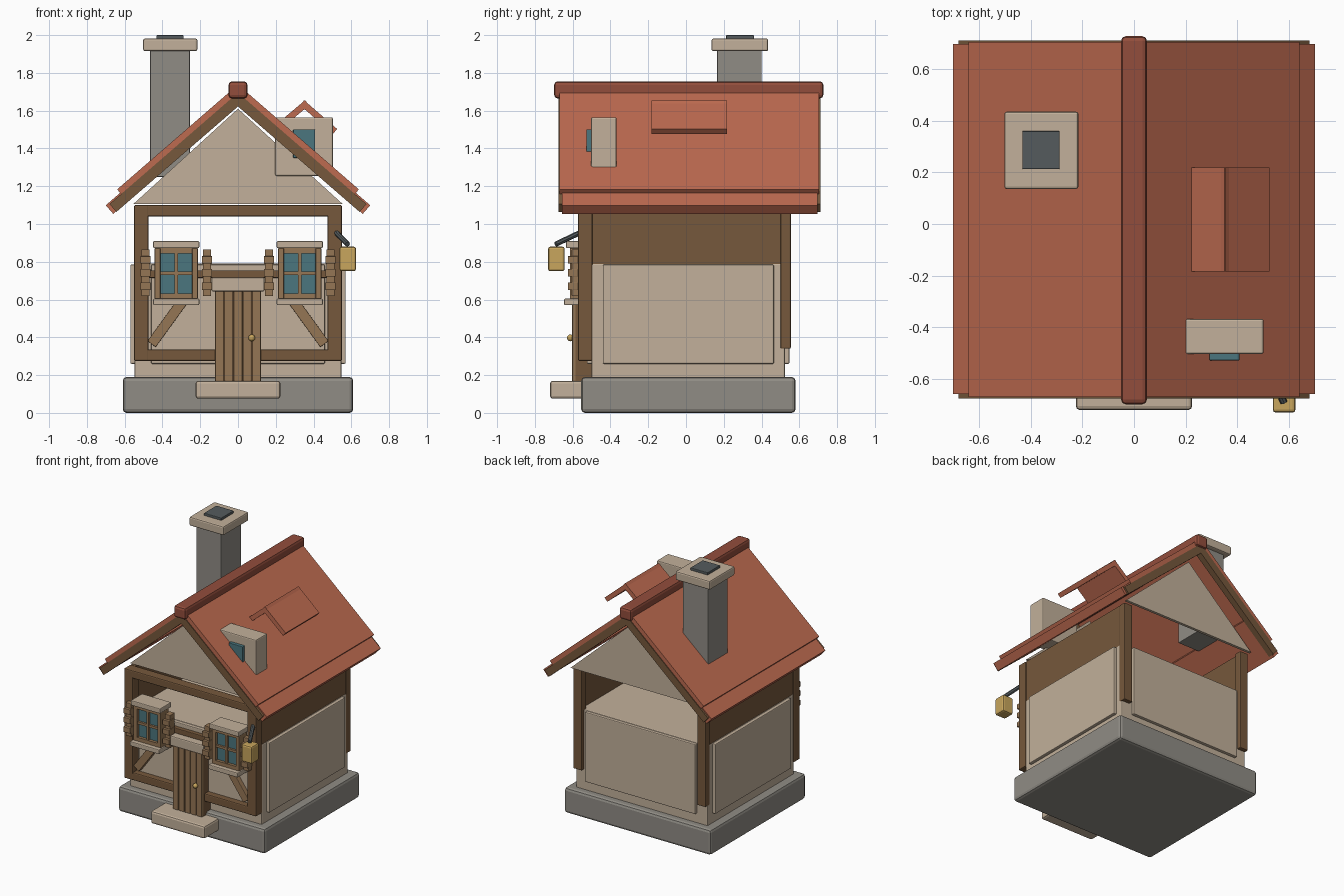
import bpy
import bmesh
from mathutils import Vector

if "Cube" in bpy.data.objects:
    bpy.data.objects.remove(bpy.data.objects["Cube"], do_unlink=True)


def material(name, *rgb):
    m = bpy.data.materials.new(name)
    m.use_nodes = True
    m.diffuse_color = (*rgb, 1)
    m.node_tree.nodes["Principled BSDF"].inputs["Base Color"].default_value = (*rgb, 1)
    return m


plaster = material("plaster", 0.54, 0.435, 0.325)
stone = material("stone", 0.28, 0.265, 0.235)
timber = material("dark timber", 0.18, 0.098, 0.045)
wood = material("light wood", 0.30, 0.18, 0.09)
tile = material("roof tile", 0.51, 0.145, 0.08)
ridge_red = material("ridge red", 0.29, 0.075, 0.045)
glass = material("teal glass", 0.07, 0.18, 0.21)
brass = material("brass", 0.58, 0.38, 0.11)
slate = material("dark slate", 0.09, 0.105, 0.11)


def finish(name, bm, mat, bevel=0):
    bmesh.ops.recalc_face_normals(bm, faces=bm.faces)
    mesh = bpy.data.meshes.new(name)
    bm.to_mesh(mesh)
    bm.free()
    mesh.materials.append(mat)
    ob = bpy.data.objects.new(name, mesh)
    bpy.context.collection.objects.link(ob)
    if bevel:
        mod = ob.modifiers.new("bevel", "BEVEL")
        mod.width = bevel
        mod.segments = 2
    return ob


def box(name, mat, x, y, z, bevel=0):
    """Box from (low, high) ranges on each axis."""
    bm = bmesh.new()
    bmesh.ops.create_cube(bm, size=1)
    for v in bm.verts:
        v.co = Vector([(a + b) / 2 + c * (b - a) for c, (a, b) in zip(v.co, (x, y, z))])
    return finish(name, bm, mat, bevel)


def mid(c, half):
    return (c - half, c + half)


def prism(name, mat, outline, y, bevel=0):
    """Extrude an x-z outline along y."""
    bm = bmesh.new()
    face = bm.faces.new([bm.verts.new((px, y[0], pz)) for px, pz in outline])
    new = bmesh.ops.extrude_face_region(bm, geom=[face])["geom"]
    bmesh.ops.translate(bm, vec=(0, y[1] - y[0], 0),
                        verts=[g for g in new if isinstance(g, bmesh.types.BMVert)])
    return finish(name, bm, mat, bevel)


def board(name, mat, start, end, thick, y, bevel=0):
    """Sloping board whose top edge runs from start to end in x-z."""
    a, b = Vector(start), Vector(end)
    d = (b - a).normalized()
    n = Vector((d.y, -d.x)) * thick
    if n.y > 0:
        n = -n
    return prism(name, mat, [a, b, b + n, a + n], y, bevel)


# Foundation, step and lower walls
box("foundation", stone, (-0.61, 0.61), (-0.555, 0.58), (0, 0.19), 0.02)
box("door_step", plaster, (-0.225, 0.225), (-0.72, -0.5), (0.075, 0.17), 0.015)
box("lower_walls", plaster, (-0.547, 0.547), (-0.5, 0.525), (0.18, 0.79), 0.008)
box("front_panel", plaster, (-0.46, 0.46), (-0.525, -0.49), (0.26, 0.785), 0.006)
box("back_panel", plaster, (-0.46, 0.46), (0.5, 0.547), (0.26, 0.785), 0.006)

# Front timber frame
front = (-0.57, -0.495)
box("top_beam", timber, (-0.545, 0.545), front, (1.04, 1.1), 0.008)
box("bottom_beam", timber, (-0.545, 0.545), front, (0.275, 0.335), 0.008)
box("middle_beam", timber, (-0.48, 0.48), (-0.555, -0.5), (0.715, 0.755), 0.005)

for s, side in ((-1, "right"), (1, "left")):
    def span(a, b):
        return tuple(sorted((s * a, s * b)))

    # Side walls, posts and braces
    box(side + "_panel", plaster, span(0.53, 0.57), (-0.44, 0.465), (0.26, 0.785), 0.006)
    box(side + "_upper_wall", timber, span(0.505, 0.543), (-0.5, 0.53), (0.7, 1.1))
    box(side + "_front_post", timber, span(0.475, 0.55), (-0.572, -0.495), (0.275, 1.1), 0.008)
    box(side + "_back_post", timber, span(0.48, 0.55), (0.5, 0.555), (0.34, 1.1), 0.006)
    board(side + "_brace", wood, (s * 0.48, 0.38), (s * 0.27, 0.67), 0.055, (-0.56, -0.515), 0.004)

    # Window with lintel, sill, frame and crossbars
    c = s * 0.327
    box(side + "_window_lintel", plaster, mid(c, 0.122), (-0.635, -0.5), (0.872, 0.91), 0.006)
    box(side + "_window_sill", plaster, mid(c, 0.122), (-0.645, -0.5), (0.57, 0.605), 0.006)
    box(side + "_window_glass", glass, mid(c, 0.09), (-0.59, -0.52), (0.625, 0.855))
    for e in (-1, 1):
        box(side + "_window_jamb", wood, mid(c + e * 0.099, 0.015), (-0.615, -0.52), (0.605, 0.872), 0.003)
        box(side + "_window_rail", wood, mid(c, 0.085), (-0.612, -0.52), mid(0.739 + e * 0.12, 0.014))
        # Shutter with battens
        k = c + e * 0.163
        box(side + "_shutter", wood, mid(k, 0.022), (-0.605, -0.55), (0.618, 0.866), 0.003)
        for h in (0.67, 0.742, 0.81):
            box(side + "_shutter_batten", wood, mid(k, 0.027), (-0.625, -0.56), mid(h, 0.02), 0.003)
    box(side + "_window_mullion", wood, mid(c, 0.009), (-0.608, -0.55), (0.63, 0.85))
    box(side + "_window_crossbar", wood, mid(c, 0.086), (-0.606, -0.55), mid(0.739, 0.009))

    # Roof slope, eave course and barge boards
    def slope(h, x):
        return (s * x, h - 0.867 * x)

    board(side + "_roof", tile, slope(1.738, 0), slope(1.738, 0.64), 0.034, (-0.67, 0.705))
    board(side + "_eave_course", tile, slope(1.706, 0.46), slope(1.706, 0.70), 0.06, (-0.657, 0.697))
    for name, y in (("front", (-0.676, -0.63)), ("back", (0.665, 0.711))):
        board(side + "_" + name + "_barge_board", timber, slope(1.695, 0), slope(1.695, 0.68),
              0.055, y)

# Gables and ridge
for name, y in (("front", (-0.49, -0.47)), ("back", (0.56, 0.58))):
    prism(name + "_gable", plaster, [(-0.555, 1.105), (0.555, 1.105), (0, 1.61)], y)
box("ridge_cap", ridge_red, (-0.05, 0.05), (-0.698, 0.727), (1.665, 1.755), 0.018)

# Door with planks, lintel and knob
box("door", timber, (-0.122, 0.122), (-0.585, -0.5), (0.165, 0.645))
for i in range(5):
    box("door_plank", wood, mid((i - 2) * 0.049, 0.0225), (-0.603, -0.55), (0.168, 0.643), 0.004)
box("door_lintel", plaster, (-0.14, 0.14), (-0.61, -0.5), (0.643, 0.717), 0.008)
bm = bmesh.new()
bmesh.ops.create_uvsphere(bm, u_segments=12, v_segments=8, radius=0.018)
bmesh.ops.translate(bm, vec=(0.073, -0.612, 0.397), verts=bm.verts)
knob = finish("door_knob", bm, brass)
knob.data.shade_smooth()

# Lantern and its bracket
box("lantern", brass, (0.537, 0.625), (-0.73, -0.642), (0.75, 0.88), 0.012)
a, b = Vector((0.52, -0.56, 0.955)), Vector((0.58, -0.69, 0.893))
bm = bmesh.new()
bmesh.ops.create_cone(bm, cap_ends=True, segments=8, radius1=0.014, radius2=0.014, depth=(b - a).length)
bm.transform((b - a).to_track_quat("Z", "Y").to_matrix().to_4x4())
bmesh.ops.translate(bm, vec=(a + b) / 2, verts=bm.verts)
finish("lantern_bracket", bm, slate)

# Dormer: block, window and small roof
box("dormer_block", plaster, (0.197, 0.502), (-0.503, -0.367), (1.255, 1.565), 0.008)
box("dormer_window", glass, (0.292, 0.408), (-0.528, -0.49), (1.35, 1.5), 0.003)
board("dormer_roof_inner", tile, (0.355, 1.655), (0.2, 1.525), 0.034, (-0.183, 0.218))
board("dormer_roof_outer", tile, (0.35, 1.655), (0.525, 1.503), 0.034, (-0.183, 0.218))

# Chimney
box("chimney", stone, (-0.465, -0.255), (0.165, 0.4), (1.25, 1.93), 0.004)
box("chimney_cap", plaster, (-0.502, -0.215), (0.135, 0.435), (1.915, 1.982), 0.01)
box("chimney_flue", slate, (-0.432, -0.288), (0.212, 0.36), (1.96, 2.0), 0.004)
